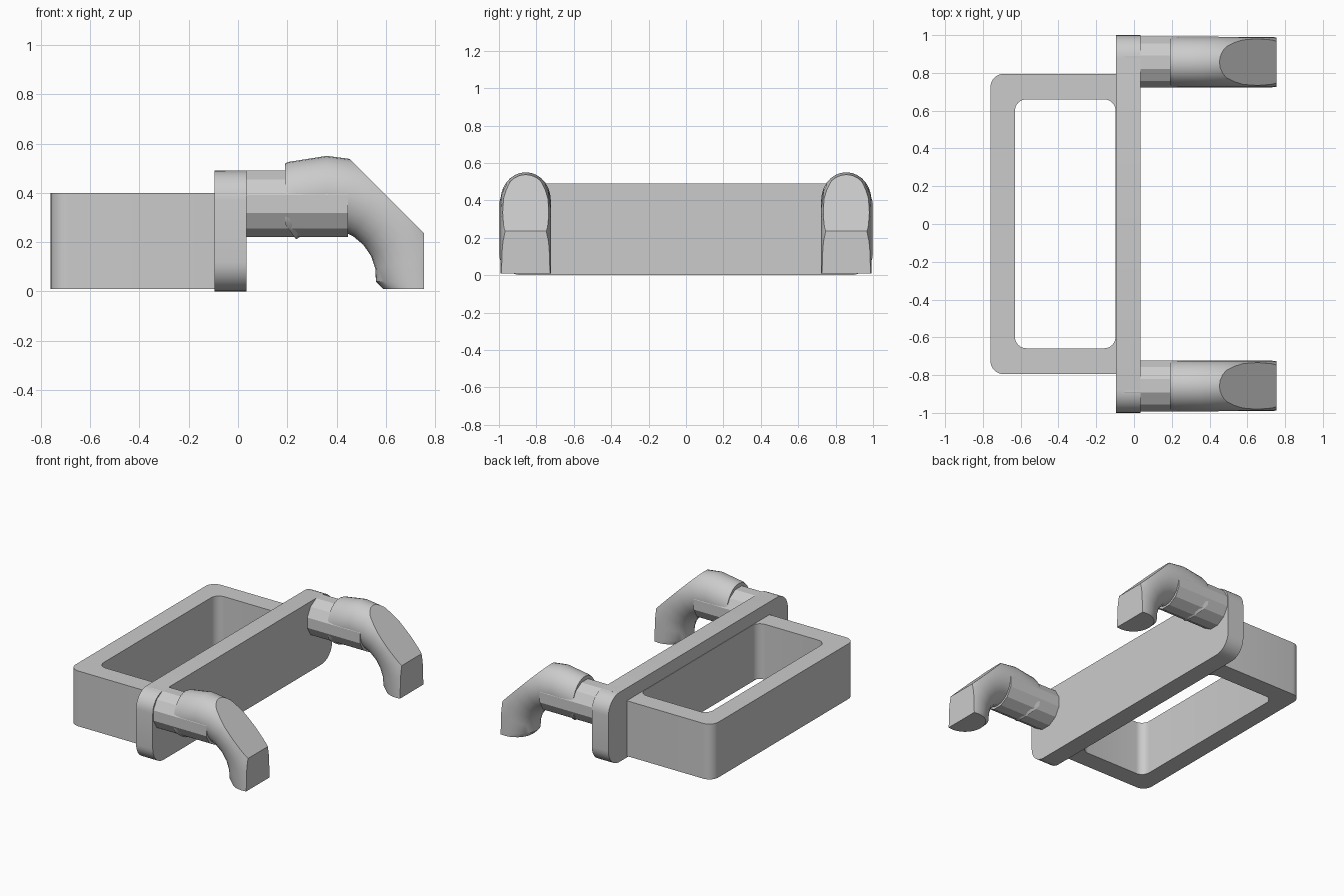
import bpy, bmesh, math
from mathutils import Vector

if "Cube" in bpy.data.objects:
    bpy.data.objects.remove(bpy.data.objects["Cube"])

grey = bpy.data.materials.new("plain grey")
grey.diffuse_color = (0.6, 0.6, 0.6, 1)
grey.use_nodes = True
grey.node_tree.nodes["Principled BSDF"].inputs["Base Color"].default_value = grey.diffuse_color


def rounded_rect(u0, u1, v0, v1, r, seg=8):
    pts = []
    corners = [(u1 - r, v1 - r), (u0 + r, v1 - r), (u0 + r, v0 + r), (u1 - r, v0 + r)]
    for k, (cu, cv) in enumerate(corners):
        for i in range(seg + 1):
            a = math.radians(90 * (k + i / seg))
            pts.append((cu + r * math.cos(a), cv + r * math.sin(a)))
    return pts


def bridge(bm, a, b):
    n = len(a)
    for i in range(n):
        j = (i + 1) % n
        bm.faces.new((a[i], a[j], b[j], b[i]))


def finish(name, bm, angle=28):
    bmesh.ops.recalc_face_normals(bm, faces=bm.faces[:])
    mesh = bpy.data.meshes.new(name)
    bm.to_mesh(mesh)
    bm.free()
    mesh.materials.append(grey)
    ob = bpy.data.objects.new(name, mesh)
    bpy.context.collection.objects.link(ob)
    bpy.ops.object.select_all(action='DESELECT')
    ob.select_set(True)
    bpy.context.view_layer.objects.active = ob
    bpy.ops.object.shade_smooth_by_angle(angle=math.radians(angle))
    return ob


def prism(name, rings, angle=28):
    """Solid lofted through closed rings of 3D points, capped at both ends."""
    bm = bmesh.new()
    loops = [[bm.verts.new(p) for p in ring] for ring in rings]
    for a, b in zip(loops, loops[1:]):
        bridge(bm, a, b)
    bm.faces.new(loops[0])
    bm.faces.new(loops[-1])
    return finish(name, bm, angle)


# Open rectangular frame behind the plate
bm = bmesh.new()
outer = rounded_rect(-0.76, -0.03, -0.795, 0.795, 0.07)
inner = rounded_rect(-0.63, -0.098, -0.658, 0.66, 0.06)
walls = [[bm.verts.new((x, y, z)) for x, y in ring]
         for ring, z in ((outer, 0.01), (outer, 0.40), (inner, 0.40), (inner, 0.01))]
for i in range(4):
    bridge(bm, walls[i], walls[(i + 1) % 4])
finish("frame", bm)

# Upright cross plate with rounded ends
profile = rounded_rect(-1.0, 1.0, 0.0, 0.49, 0.12)
prism("cross_plate", [[(x, y, z) for y, z in profile] for x in (-0.095, 0.035)])


def make_peg(name, cy):
    # Twelve-sided peg with a flat on top
    r = 0.135 / math.cos(math.radians(15))
    ring = [(cy + r * math.cos(math.radians(15 + 30 * i)),
             0.355 + r * math.sin(math.radians(15 + 30 * i))) for i in range(12)]
    prism(name, [[(x, y, z) for y, z in ring] for x in (-0.05, 0.447)], 25)


def make_hook(name, cy):
    # Elbow swept around (0.36, 0.04), then trimmed by flat cuts
    bm = bmesh.new()
    loops = []
    for deg in (126, 108, 90, 75, 60, 45, 30, 15, 0, -8, -14):
        a = math.radians(deg)
        r_in = {-8: 0.235, -14: 0.27}.get(deg, 0.2 + 0.015 * math.sin(a))
        mid, half = (0.51 + r_in) / 2, (0.51 - r_in) / 2
        loop = []
        for k in range(28):
            t = 2 * math.pi * k / 28
            d = mid + half * math.cos(t)
            loop.append(bm.verts.new((0.36 + d * math.cos(a),
                                      cy + 0.134 * math.sin(t),
                                      0.04 + d * math.sin(a))))
        loops.append(loop)
    for a, b in zip(loops, loops[1:]):
        bridge(bm, a, b)
    bm.faces.new(loops[0])
    bm.faces.new(loops[-1])
    cuts = [((0.755, 0, 0), (1, 0, 0)), ((0.46, 0, 0.53), (1, 0, 1)),
            ((0, 0, 0.01), (0, 0, -1)), ((0.19, 0, 0), (-1, 0, 0))]
    for co, no in cuts:
        res = bmesh.ops.bisect_plane(bm, geom=bm.verts[:] + bm.edges[:] + bm.faces[:],
                                     plane_co=co, plane_no=Vector(no).normalized(),
                                     clear_outer=True)
        edges = [e for e in res["geom_cut"] if isinstance(e, bmesh.types.BMEdge)]
        bmesh.ops.holes_fill(bm, edges=edges, sides=0)
    finish(name, bm, 30)


for side, cy in (("front", -0.857), ("back", 0.857)):
    make_peg(side + "_peg", cy)
    make_hook(side + "_hook", cy)
